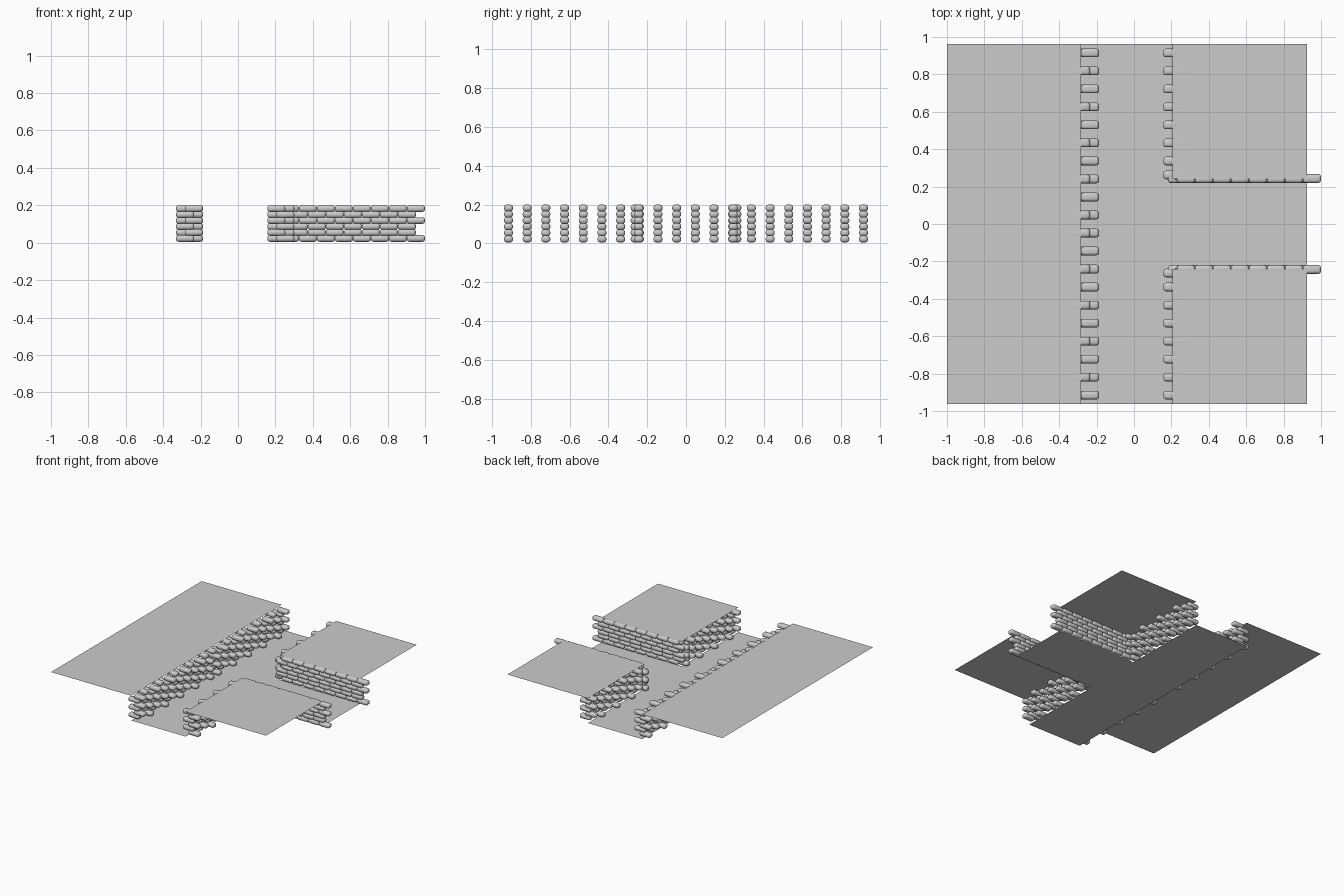
import bpy, bmesh

if "Cube" in bpy.data.objects:
    bpy.data.objects.remove(bpy.data.objects["Cube"])

P = 0.0963          # grid pitch
ROWS = 6
TOP = 0.2           # ground level
XL, XR, YW = -0.283, 0.205, 0.24   # trench edges
X0, X1, Y1 = -1.0, 0.925, 0.963    # terrain limits


def add_bag(bm, x, y, r):
    """One pillow-shaped sandbag lying along x in row r."""
    b = bmesh.new()
    bmesh.ops.create_cube(b, size=1)
    bmesh.ops.scale(b, vec=(0.097, 0.046, 0.035), verts=b.verts)
    bmesh.ops.bevel(b, geom=b.edges[:], offset=0.0145, segments=3,
                    profile=0.5, affect='EDGES')
    bmesh.ops.translate(b, vec=(x, y, 0.0225 + 0.032 * r), verts=b.verts)
    me = bpy.data.meshes.new("tmp")
    b.to_mesh(me)
    b.free()
    bm.from_mesh(me)
    bpy.data.meshes.remove(me)


def finish(name, bm, smooth=False):
    me = bpy.data.meshes.new(name)
    bm.to_mesh(me)
    bm.free()
    ob = bpy.data.objects.new(name, me)
    bpy.context.collection.objects.link(ob)
    if smooth:
        for p in me.polygons:
            p.use_smooth = True
    return ob


def wall(name, bags):
    bm = bmesh.new()
    for x, y, r in bags:
        add_bag(bm, x, y, r)
    finish(name, bm, True)


def sheet(name, pts, z):
    bm = bmesh.new()
    bm.faces.new([bm.verts.new((x, y, z)) for x, y in pts])
    finish(name, bm)


def rect(xa, xb, ya, yb):
    return [(xa, ya), (xb, ya), (xb, yb), (xa, yb)]


# long left wall: header bags in a checkerboard of two depths
wall("left_sandbag_wall",
     [(-0.235 - (P / 2) * ((i + r) % 2), s * P * (i + 0.5), r)
      for s in (-1, 1) for i in range(10) for r in range(ROWS)])

for s, side in ((-1, "front"), (1, "back")):
    # right wall of the main trench, up to the junction
    cols = [0.262] + [P * (i + 0.5) for i in range(3, 10)]
    wall(side + "_right_sandbag_wall",
         [(0.205 + (P / 2) * ((i + r) % 2), s * y, r)
          for i, y in enumerate(cols) for r in range(ROWS)])
    # side trench wall: running bond, some rows ending further out
    wall(side + "_branch_sandbag_wall",
         [(0.9515 - P * k - (0 if r in (0, 3, 5) else P / 2), s * 0.243, r)
          for k in range(8) for r in range(ROWS)])
    # raised ground beside the branch
    ya, yb = sorted((s * YW, s * Y1))
    sheet(side + "_right_ground", rect(XR, X1, ya, yb), TOP)

# raised ground on the left
sheet("left_ground", rect(X0, XL, -Y1, Y1), TOP)

# T-shaped trench floor
sheet("trench_floor", [(XL, -Y1), (XR, -Y1), (XR, -YW), (X1, -YW),
                       (X1, YW), (XR, YW), (XR, Y1), (XL, Y1)], 0.0)
